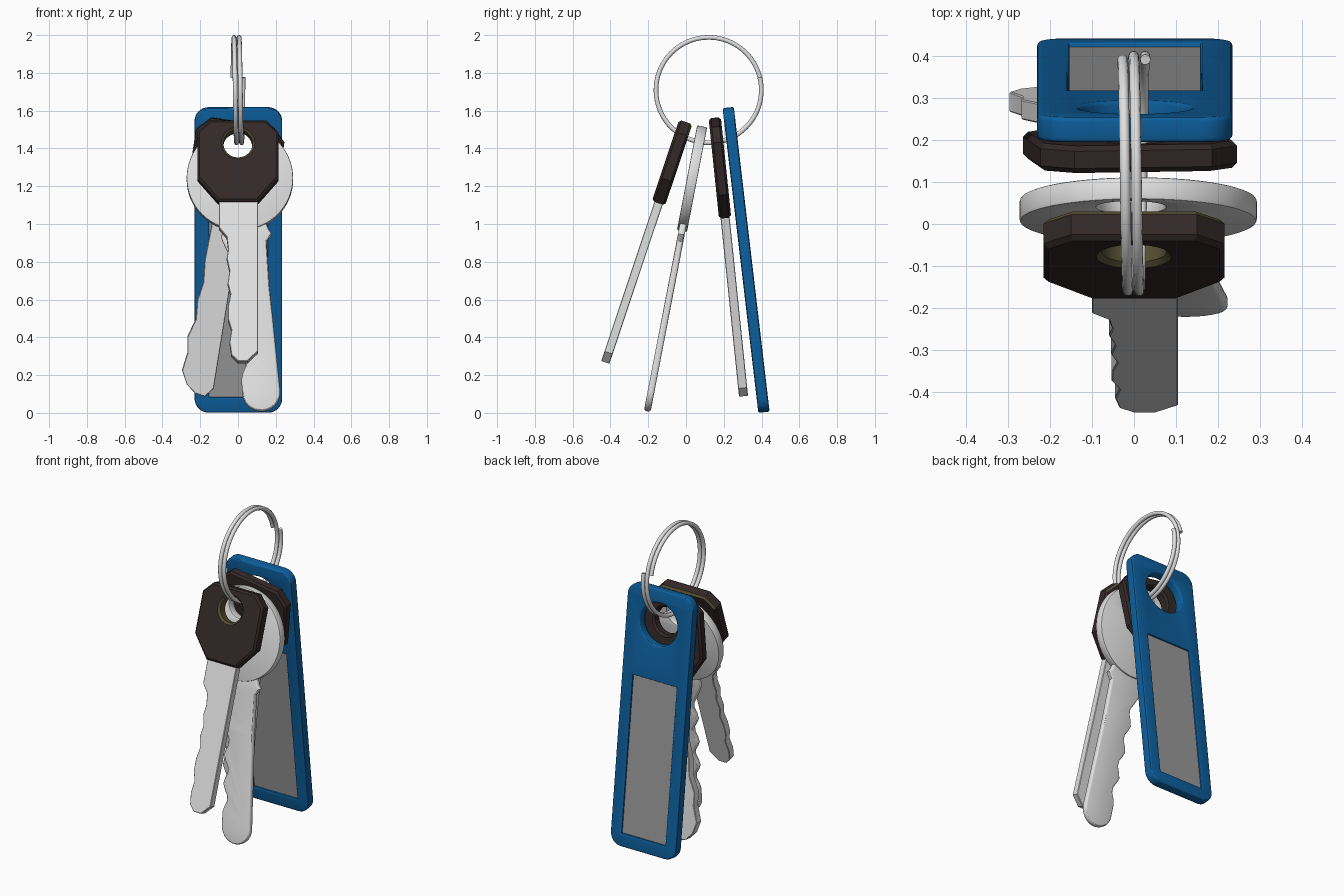
import bpy, bmesh, math
from mathutils import Matrix, Vector

if "Cube" in bpy.data.objects:
    bpy.data.objects.remove(bpy.data.objects["Cube"])


def material(name, rgb):
    m = bpy.data.materials.new(name)
    m.diffuse_color = (*rgb, 1)
    m.use_nodes = True
    m.node_tree.nodes["Principled BSDF"].inputs["Base Color"].default_value = m.diffuse_color
    return m


SILVER = material("silver metal", (0.74, 0.75, 0.74))
BROWN = material("dark brown plastic", (0.033, 0.022, 0.021))
OLIVE = material("olive brown", (0.095, 0.08, 0.035))
BLUE = material("blue plastic", (0.004, 0.115, 0.34))
GREY = material("grey label", (0.32, 0.32, 0.32))


def place(x, y, z, tilt, swing):
    """Frame of a hanging part: tilt leans it front/back, swing left/right."""
    return (Matrix.Translation((x, y, z)) @ Matrix.Rotation(math.radians(tilt), 4, 'X')
            @ Matrix.Rotation(math.radians(swing), 4, 'Y'))


def circle(cx, cz, r, n=48):
    return [(cx + r * math.cos(2 * math.pi * i / n), cz + r * math.sin(2 * math.pi * i / n))
            for i in range(n)]


def rounded_rect(w, h, r, n=8):
    pts = []
    for k, (sx, sz) in enumerate(((1, 1), (-1, 1), (-1, -1), (1, -1))):
        for i in range(n + 1):
            a = math.pi / 2 * (k + i / n)
            pts.append((sx * (w - r) + r * math.cos(a), sz * (h - r) + r * math.sin(a)))
    return pts


def plate(name, loops, thick, bevel, mat, frame, res=0):
    """Flat plate from an outline plus hole loops, with bevelled rims."""
    cu = bpy.data.curves.new(name, 'CURVE')
    cu.dimensions = '2D'
    cu.fill_mode = 'BOTH'
    cu.extrude = thick / 2 - bevel
    cu.bevel_depth = bevel
    cu.bevel_resolution = res
    cu.offset = -bevel
    for loop in loops:
        sp = cu.splines.new('POLY')
        sp.points.add(len(loop) - 1)
        for p, (x, z) in zip(sp.points, loop):
            p.co = (x, z, 0, 1)
        sp.use_cyclic_u = True
    tmp = bpy.data.objects.new(name + "_profile", cu)
    bpy.context.collection.objects.link(tmp)
    deps = bpy.context.evaluated_depsgraph_get()
    me = bpy.data.meshes.new_from_object(tmp.evaluated_get(deps))
    bpy.data.objects.remove(tmp)
    me.transform(Matrix.Rotation(math.pi / 2, 4, 'X'))
    bm = bmesh.new()
    bm.from_mesh(me)
    bmesh.ops.remove_doubles(bm, verts=bm.verts, dist=0.0002)
    bmesh.ops.recalc_face_normals(bm, faces=bm.faces)
    bm.to_mesh(me)
    bm.free()
    me.name = name
    me.materials.clear()
    me.materials.append(mat)
    for p in me.polygons:
        p.use_smooth = True
        p.material_index = 0
    me.set_sharp_from_angle(angle=math.radians(30))
    ob = bpy.data.objects.new(name, me)
    ob.matrix_world = frame
    bpy.context.collection.objects.link(ob)
    return ob


def key_head(name, s, thick, frame):
    half = [(0.15, 0.137), (0.215, 0.07), (0.215, -0.185), (0.105, -0.316)]
    outline = [(x * s, z * s) for x, z in half]
    outline += [(-x, z) for x, z in reversed(outline)]
    return plate(name, [outline, circle(0, 0.008, 0.077 * s)], thick, 0.012, BROWN, frame)


# Front key: dark head and notched blade
front = place(0, -0.045, 1.41, -18.5, 0)
head = key_head("front_key_head", 1.0, 0.074, front)
head.data.materials.append(OLIVE)
for p in head.data.polygons:      # hole wall and upper back chamfer
    c, n = p.center, p.normal
    in_hole = math.hypot(c.x, c.z - 0.008) < 0.09 and abs(n.y) < 0.9
    if in_hole or (c.z > 0.07 and 0.3 < n.y < 0.9):
        p.material_index = 1
blade = [(-0.1, -0.27), (-0.1, -0.46), (-0.06, -0.51), (-0.052, -0.58), (-0.06, -0.63),
         (-0.045, -0.7), (-0.055, -0.77), (-0.04, -0.83), (-0.053, -0.9), (-0.053, -0.97),
         (-0.035, -1.03), (-0.045, -1.1), (-0.035, -1.17), (0.0, -1.205), (0.05, -1.205),
         (0.105, -1.15), (0.105, -0.27)]
plate("front_key_blade", [blade], 0.046, 0.003, SILVER, front)

# Rear key: larger dark head, blade swung to the left
rear = place(0, 0.17, 1.39, 5.9, 8.5)
key_head("rear_key_head", 1.1, 0.065, rear)
blade = [(-0.09, -0.3), (-0.08, -0.42), (-0.088, -0.6), (-0.078, -0.72), (-0.095, -0.82),
         (-0.088, -0.92), (-0.118, -1.02), (-0.105, -1.1), (-0.12, -1.2), (-0.085, -1.27),
         (-0.035, -1.31), (0.02, -1.32), (0.06, -1.27), (0.07, -0.3)]
plate("rear_key_blade", [blade], 0.048, 0.003, SILVER, rear)

# Middle key: all metal, round head and round-tipped blade
middle = place(0.01, 0.032, 1.24, -10.9, -5.6)
plate("round_key_head", [circle(0, 0, 0.282, 64), circle(0, 0.173, 0.082)],
      0.054, 0.006, SILVER, middle, 1)
blade = [(0.1, -0.2), (0.125, -0.29), (0.14, -0.315), (0.108, -0.35), (0.1, -0.6)]
blade += [(0.1 * math.cos(a), -1.16 - 0.1 * math.sin(a))
          for a in (math.pi * i / 14 for i in range(15))]
blade += [(-0.082 - 0.016 * math.cos(i * 1.25), -1.08 + 0.034 * i) for i in range(20)]
blade += [(-0.11, -0.37), (-0.13, -0.31), (-0.1, -0.2)]
plate("round_key_blade", [blade], 0.036, 0.012, SILVER, middle, 2)

# Tag: blue frame with ring hole and window, grey label set inside
tag = place(0.002, 0.318, 0.81, 6.7, 0)
window = [(-0.155, -0.73), (0.155, -0.73), (0.155, 0.25), (-0.155, 0.25)]
plate("tag_frame", [rounded_rect(0.232, 0.812, 0.075), circle(0, 0.6, 0.132), window],
      0.06, 0.01, BLUE, tag, 2)
label = [(x * 1.03, z * 1.0) for x, z in window]
plate("tag_label", [label], 0.036, 0.001, GREY, tag)

# Split ring: two turns of wire
cu = bpy.data.curves.new("split_ring", 'CURVE')
cu.dimensions = '3D'
cu.bevel_depth = 0.0125
cu.bevel_resolution = 3
cu.use_fill_caps = True
N = 160
sp = cu.splines.new('POLY')
sp.points.add(N)
for i, p in enumerate(sp.points):
    a = math.radians(14 + 720 * i / N)
    p.co = (-0.027 + 0.054 * i / N, 0.12 + 0.279 * math.cos(a), 1.709 + 0.279 * math.sin(a), 1)
tmp = bpy.data.objects.new("ring_path", cu)
bpy.context.collection.objects.link(tmp)
me = bpy.data.meshes.new_from_object(tmp.evaluated_get(bpy.context.evaluated_depsgraph_get()))
bpy.data.objects.remove(tmp)
me.materials.clear()
me.materials.append(SILVER)
for p in me.polygons:
    p.use_smooth = True
    p.material_index = 0
me.set_sharp_from_angle(angle=math.radians(50))
bpy.context.collection.objects.link(bpy.data.objects.new("split_ring", me))
